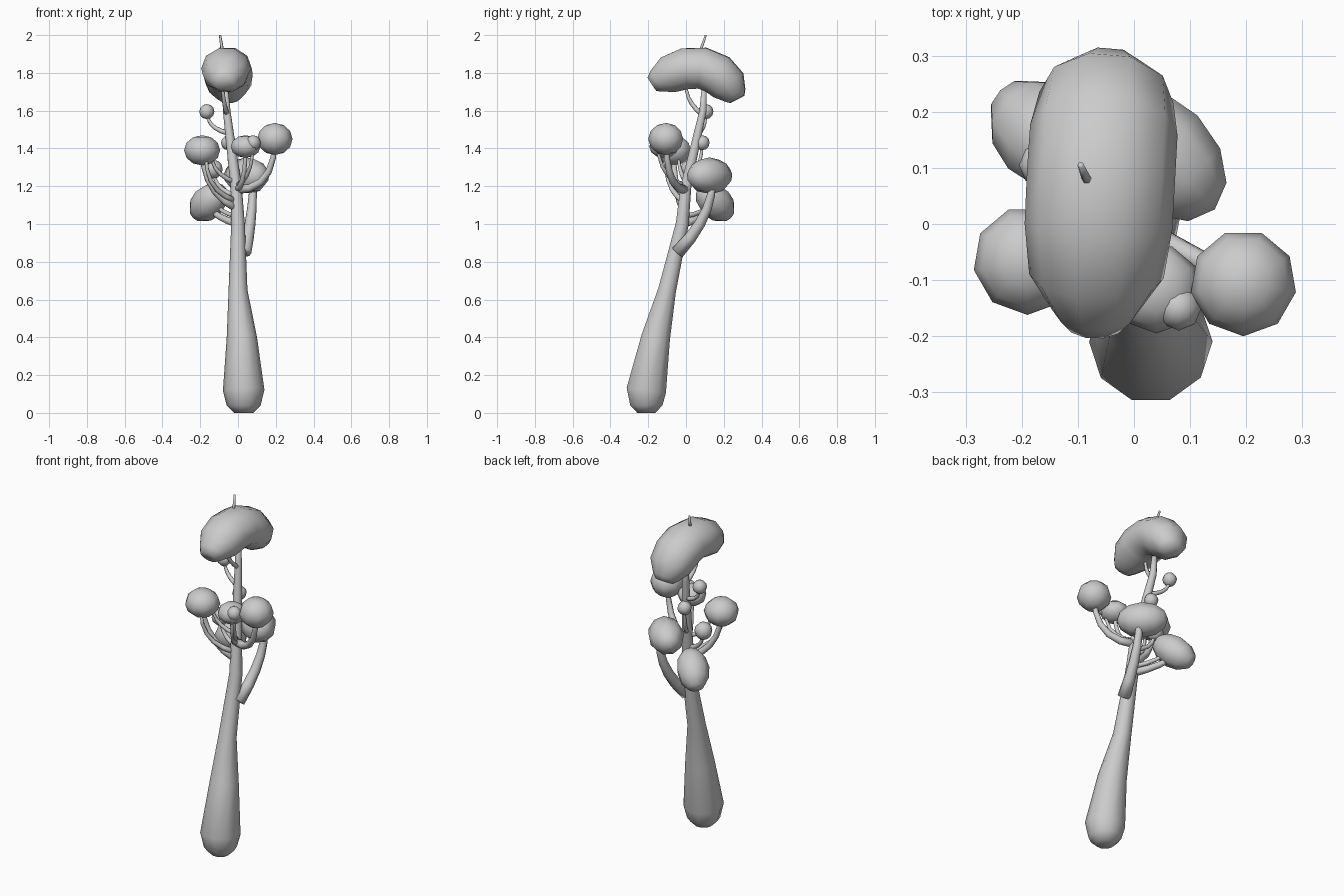
import bpy, bmesh, math
from mathutils import Vector, Matrix

if "Cube" in bpy.data.objects:
    bpy.data.objects.remove(bpy.data.objects["Cube"], do_unlink=True)

grey = bpy.data.materials.new("plain_grey")
grey.use_nodes = True
grey.diffuse_color = (0.6, 0.6, 0.6, 1)
grey.node_tree.nodes["Principled BSDF"].inputs["Base Color"].default_value = grey.diffuse_color


def finish(name, bm):
    bmesh.ops.recalc_face_normals(bm, faces=bm.faces)
    mesh = bpy.data.meshes.new(name)
    bm.to_mesh(mesh)
    bm.free()
    mesh.materials.append(grey)
    mesh.polygons.foreach_set("use_smooth", [True] * len(mesh.polygons))
    bpy.context.collection.objects.link(bpy.data.objects.new(name, mesh))


def tube(name, centres, radii, sides=8, widen=1.0):
    """Tube along a path, with one radius per centre, capped at both ends."""
    bm = bmesh.new()
    across = Vector((1, 0, 0))
    rings = []
    for i, centre in enumerate(centres):
        along = (centres[min(i + 1, len(centres) - 1)] - centres[max(i - 1, 0)]).normalized()
        across = (across - along * across.dot(along)).normalized()
        outward = along.cross(across)
        ring = []
        for k in range(sides):
            angle = math.tau * k / sides
            offset = across * math.cos(angle) * widen + outward * math.sin(angle)
            ring.append(bm.verts.new(centre + offset * radii[i]))
        rings.append(ring)
    for lower, upper in zip(rings, rings[1:]):
        for k in range(sides):
            following = (k + 1) % sides
            bm.faces.new((lower[k], lower[following], upper[following], upper[k]))
    bm.faces.new(rings[0])
    bm.faces.new(rings[-1])
    finish(name, bm)


def bezier(start, bend, end, t):
    return start * (1 - t) ** 2 + bend * 2 * t * (1 - t) + end * t ** 2


def clump(name, centre, radius, length, axis=(0, 0, 1), sides=9):
    """Low-poly rounded mass of a given half length along its axis."""
    bm = bmesh.new()
    bmesh.ops.create_uvsphere(bm, u_segments=sides, v_segments=6, radius=1)
    turn = Vector(axis).to_track_quat("Z", "Y").to_matrix().to_4x4()
    bm.transform(Matrix.Translation(centre) @ turn @ Matrix.Diagonal((radius, radius, length, 1)))
    finish(name, bm)


def limb(name, start, end, thickness, rise):
    """Tapered limb that first reaches outwards, then climbs; rise sets how early."""
    bend = Vector((end.x, end.y, start.z + (end.z - start.z) * rise))
    steps = [i / 5 for i in range(6)]
    tube(name, [bezier(start, bend, end, t) for t in steps],
         [thickness * (1 - t / 2) for t in steps])


# Leaning trunk with a bulbous foot: x, y, height, radius
trunk = [Vector(p) for p in (
    (0.03, -0.21, 0, 0.05), (0.03, -0.21, 0.04, 0.09), (0.03, -0.21, 0.12, 0.11),
    (0.02, -0.16, 0.4, 0.08), (0, -0.1, 0.65, 0.05), (0, -0.02, 1, 0.036),
    (-0.01, 0, 1.2, 0.03), (-0.06, 0.09, 1.6, 0.02), (-0.07, 0.1, 1.8, 0.01))]
tube("trunk", [p.xyz for p in trunk], [p.w for p in trunk], 10)


def trunk_at(height):
    for low, high in zip(trunk, trunk[1:]):
        if low.z <= height <= high.z:
            return low.lerp(high, (height - low.z) / (high.z - low.z)).xyz


# Arched crown with rounded ends
crown_steps = [(1 - math.cos(math.pi * i / 8)) / 2 for i in range(9)]
crown_bends = Vector((-0.07, -0.18, 1.74)), Vector((-0.06, 0.13, 1.95)), Vector((-0.045, 0.27, 1.66))
tube("crown", [bezier(*crown_bends, t) for t in crown_steps],
     [max(0.045, 0.115 * math.sqrt(1 - abs(2 * t - 1) ** 5)) for t in crown_steps], 10, 1.15)
tube("top_spike", [Vector((-0.08, 0.07, 1.9)), Vector((-0.095, 0.105, 2))], [0.01, 0.006], 6)

# Foliage clumps: centre, radius, half length, long axis
clumps = {
    "right_front": ((0.195, -0.105, 1.45), 0.095, 0.085, (0, 0, 1)),
    "left_front": ((-0.19, -0.065, 1.39), 0.097, 0.08, (0, 0, 1)),
    "left_back": ((-0.155, 0.155, 1.115), 0.09, 0.13, (-1, 1, -1)),
    "right_back": ((0.045, 0.125, 1.255), 0.098, 0.14, (-1, 1, 0)),
    "front": ((0.04, -0.115, 1.41), 0.08, 0.06, (0, 0, 1)),
    "left_inner": ((-0.13, 0.02, 1.29), 0.05, 0.05, (0, 0, 1)),
}
for name, shape in clumps.items():
    clump(name + "_clump", *shape)

# Limbs to the clumps: height where each leaves the trunk, thickness, rise
for name, height, thickness, rise in (
        ("right_front", 1.18, 0.025, 0), ("left_front", 1.08, 0.023, 0.3),
        ("left_back", 1, 0.022, 0.4), ("front", 1.18, 0.018, 0.1),
        ("left_inner", 1.15, 0.015, 0.2)):
    limb(name + "_limb", trunk_at(height), Vector(clumps[name][0]), thickness, rise)
limb("right_back_limb", trunk_at(0.85) + Vector((0.035, 0.01, 0)),
     Vector((0.08, 0.14, 1.23)), 0.036, 0.5)

# Small round buds on thin twigs: centre, height where the twig leaves the trunk
buds = {
    "front": ((0.08, -0.15, 1.43), 1.2),
    "back": ((-0.05, 0.085, 1.43), 1.25),
    "upper": ((-0.165, 0.105, 1.595), 1.48),
}
for name, (centre, height) in buds.items():
    clump(name + "_bud", centre, 0.04, 0.04, sides=8)
    limb(name + "_bud_twig", trunk_at(height), Vector(centre), 0.014, 0.2)

# Bare twigs that fork towards the clumps and the crown
limb("crown_twig", trunk_at(1.58), Vector((-0.08, 0, 1.74)), 0.014, 0.4)
limb("left_outer_twig", trunk_at(1.12), Vector((-0.17, -0.11, 1.36)), 0.016, 0.2)
limb("left_upper_twig", trunk_at(1.22), Vector((-0.14, -0.04, 1.37)), 0.014, 0.3)
limb("left_back_twig", trunk_at(1.04), Vector((-0.13, 0.15, 1.16)), 0.014, 0.2)
